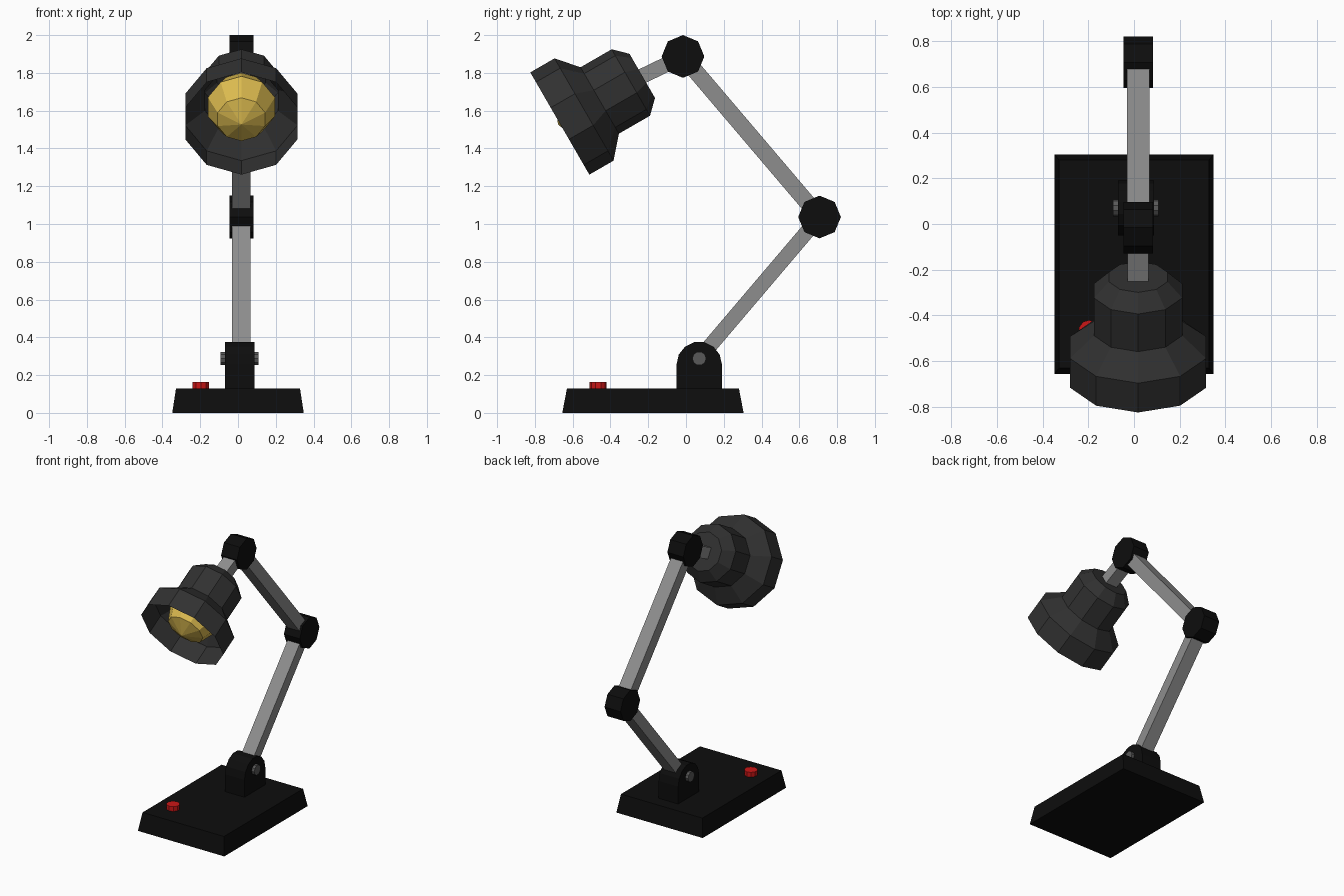
import bpy
import bmesh
from math import sin, cos, pi, radians, atan2, hypot
from mathutils import Matrix, Vector

cube = bpy.data.objects.get("Cube")
if cube:
    bpy.data.objects.remove(cube, do_unlink=True)


def material(name, r, g, b):
    m = bpy.data.materials.new(name)
    m.use_nodes = True
    m.diffuse_color = (r, g, b, 1)
    m.node_tree.nodes["Principled BSDF"].inputs["Base Color"].default_value = (r, g, b, 1)
    return m


BLACK = material("black plastic", 0.004, 0.004, 0.004)
CHARCOAL = material("charcoal enamel", 0.03, 0.03, 0.03)
STEEL = material("grey steel", 0.27, 0.27, 0.27)
PIN = material("dark steel", 0.1, 0.1, 0.1)
RED = material("red button", 0.6, 0.008, 0.008)
YELLOW = material("yellow bulb", 0.72, 0.5, 0.08)


def finish(name, bm, mat, matrix=None):
    bmesh.ops.remove_doubles(bm, verts=bm.verts, dist=0.0001)
    bmesh.ops.recalc_face_normals(bm, faces=bm.faces)
    if matrix:
        bm.transform(matrix)
    mesh = bpy.data.meshes.new(name)
    bm.to_mesh(mesh)
    bm.free()
    mesh.materials.append(mat)
    obj = bpy.data.objects.new(name, mesh)
    bpy.context.collection.objects.link(obj)
    return obj


def lathe(name, profile, sides, mat, matrix):
    """Turn (radius, height) points around local z."""
    bm = bmesh.new()
    angles = [pi / 2 + 2 * pi * i / sides for i in range(sides)]
    rings = [[bm.verts.new((r * cos(a), r * sin(a), z)) for a in angles]
             for r, z in profile]
    for low, high in zip(rings, rings[1:]):
        for i in range(sides):
            j = (i + 1) % sides
            bm.faces.new((low[i], low[j], high[j], high[i]))
    return finish(name, bm, mat, matrix)


def cylinder(name, r, length, sides, mat, matrix):
    h = length / 2
    return lathe(name, [(0, -h), (r, -h), (r, h), (0, h)], sides, mat, matrix)


def beam(name, start, end, width, depth, mat):
    """Square bar between two (y, z) points."""
    dy, dz = end[0] - start[0], end[1] - start[1]
    bm = bmesh.new()
    bmesh.ops.create_cube(bm, size=1)
    bm.transform(Matrix.Diagonal((width, hypot(dy, dz), depth, 1)))
    middle = Vector((MID, (start[0] + end[0]) / 2, (start[1] + end[1]) / 2))
    return finish(name, bm, mat,
                  Matrix.Translation(middle) @ Matrix.Rotation(atan2(dz, dy), 4, 'X'))


def across(x, y, z):
    return Matrix.Translation((x, y, z)) @ Matrix.Rotation(pi / 2, 4, 'Y')


MID = 0.018                 # centre plane of the arm
PIVOT = (0.07, 0.288)
ELBOW = (0.707, 1.037)
TOP = (-0.016, 1.887)

# Tapered base slab
bm = bmesh.new()
bmesh.ops.create_cube(bm, size=1)
for v in bm.verts:
    inset = 0.02 if v.co.z > 0 else 0
    v.co = (v.co.x * 2 * (0.348 - inset),
            -0.175 + v.co.y * 2 * (0.48 - inset * 1.25),
            0.13 if v.co.z > 0 else 0)
finish("base", bm, BLACK)

# Round-topped mount
bm = bmesh.new()
outline = [(-0.05, 0.11), (0.19, 0.11)]
outline += [(0.07 + 0.12 * cos(pi * i / 7), 0.257 + 0.12 * sin(pi * i / 7)) for i in range(8)]
face = bm.faces.new([bm.verts.new((-0.07, y, z)) for y, z in outline])
side = bmesh.ops.extrude_face_region(bm, geom=[face])
bmesh.ops.translate(bm, vec=(0.157, 0, 0),
                    verts=[g for g in side["geom"] if isinstance(g, bmesh.types.BMVert)])
finish("mount", bm, BLACK)
cylinder("mount_pin", 0.037, 0.2, 10, PIN, across(0.008, *PIVOT))

# Switch button
cylinder("button", 0.045, 0.045, 10, RED, Matrix.Translation((-0.197, -0.465, 0.142)))

# Arms and joints
beam("lower_arm", PIVOT, ELBOW, 0.098, 0.078, STEEL)
beam("upper_arm", ELBOW, TOP, 0.098, 0.086, STEEL)
for name, spot in (("elbow_joint", ELBOW), ("top_joint", TOP)):
    cylinder(name, 0.113, 0.128, 8, BLACK, across(MID, *spot))

# Open shade, bulb and stem, all on one tilted axis
rim = Vector((MID, -0.668, 1.532))
tilt = Matrix.Translation(rim) @ Matrix.Rotation(radians(-60), 4, 'X')
lathe("lamp_shade", [(0.3125, 0), (0.3125, 0.148), (0.203, 0.244),
                     (0.203, 0.434), (0.135, 0.504), (0, 0.504)], 10, CHARCOAL, tilt)
bulb = [(0.187 * sin(pi * i / 4), 0.176 - 0.187 * cos(pi * i / 4)) for i in range(5)]
lathe("bulb", bulb, 10, YELLOW, tilt)
neck = tilt @ Vector((0, 0, 0.49))
beam("shade_stem", (neck.y, neck.z), TOP, 0.092, 0.08, STEEL)
